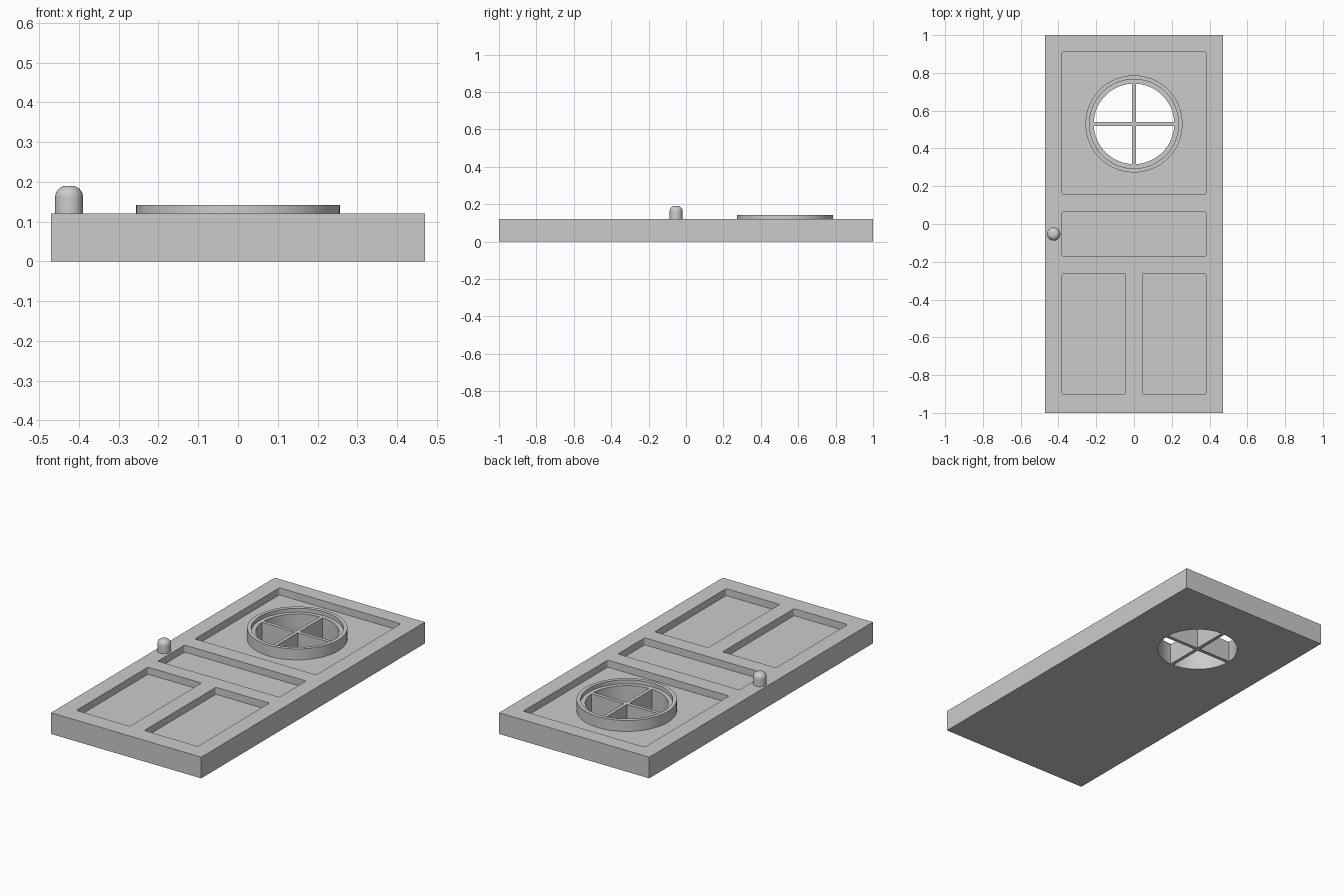
import bpy, bmesh, math

cube = bpy.data.objects.get("Cube")
if cube:
    bpy.data.objects.remove(cube, do_unlink=True)

THICK, FLOOR = 0.12, 0.08          # slab thickness, recessed panel level
WIN_Y, WIN_R = 0.53, 0.213         # round window centre and radius

grey = bpy.data.materials.new("plain_grey")
grey.use_nodes = True
COLOUR = (0.6, 0.6, 0.6, 1)
grey.diffuse_color = COLOUR
grey.node_tree.nodes["Principled BSDF"].inputs["Base Color"].default_value = COLOUR


def finish(name, bm, smooth=False):
    bmesh.ops.recalc_face_normals(bm, faces=bm.faces)
    mesh = bpy.data.meshes.new(name)
    bm.to_mesh(mesh)
    bm.free()
    mesh.materials.append(grey)
    obj = bpy.data.objects.new(name, mesh)
    bpy.context.collection.objects.link(obj)
    if smooth:
        smooth_by_angle(obj)
    return obj


def smooth_by_angle(obj):
    bpy.ops.object.select_all(action='DESELECT')
    obj.select_set(True)
    bpy.context.view_layer.objects.active = obj
    bpy.ops.object.shade_smooth_by_angle(angle=math.radians(35))


def box(name, x0, x1, y0, y1, z0, z1, corner=0):
    """Box between limits, with optional rounded upright edges."""
    bm = bmesh.new()
    bmesh.ops.create_cube(bm, size=1)
    for v in bm.verts:
        v.co.x = x1 if v.co.x > 0 else x0
        v.co.y = y1 if v.co.y > 0 else y0
        v.co.z = z1 if v.co.z > 0 else z0
    if corner:
        upright = [e for e in bm.edges
                   if abs(e.verts[0].co.z - e.verts[1].co.z) > 1e-4]
        bmesh.ops.bevel(bm, geom=upright, offset=corner, segments=3,
                        profile=0.5, affect='EDGES')
    return finish(name, bm)


def lathe(name, profile, x, y, steps, closed=False):
    """Turn an (r, z) profile about an upright axis at x, y."""
    bm = bmesh.new()
    verts = [bm.verts.new((r, 0, z)) for r, z in profile]
    edges = [bm.edges.new(pair) for pair in zip(verts, verts[1:])]
    if closed:
        edges.append(bm.edges.new((verts[-1], verts[0])))
    bmesh.ops.spin(bm, geom=verts + edges, axis=(0, 0, 1), cent=(0, 0, 0),
                   angle=math.tau, steps=steps)
    bmesh.ops.remove_doubles(bm, verts=bm.verts, dist=1e-5)
    bmesh.ops.translate(bm, verts=bm.verts, vec=(x, y, 0))
    return finish(name, bm, smooth=True)


# Door slab with recessed panels and a round window opening
door = box("door_slab", -0.47, 0.47, -1, 1, 0, THICK)
panels = [(-0.38, 0.38, 0.157, 0.913), (-0.38, 0.38, -0.173, 0.066),
          (-0.38, -0.045, -0.902, -0.262), (0.045, 0.38, -0.902, -0.262)]
cutters = [box("panel_cutter", *p, FLOOR, THICK + 0.1, corner=0.008) for p in panels]
cutters.append(lathe("window_cutter", [(0, -0.1), (WIN_R, -0.1), (WIN_R, 0.3), (0, 0.3)],
                     0, WIN_Y, 96))
for cutter in cutters:
    cutter.hide_render = True
    cut = door.modifiers.new("cut", 'BOOLEAN')
    cut.operation, cut.solver, cut.object = 'DIFFERENCE', 'EXACT', cutter
graph = bpy.context.evaluated_depsgraph_get()
carved = bpy.data.meshes.new_from_object(door.evaluated_get(graph))
door.modifiers.clear()
door.data = carved
for cutter in cutters:
    bpy.data.objects.remove(cutter, do_unlink=True)
smooth_by_angle(door)

# Stepped window surround
lathe("window_ring", [(WIN_R, FLOOR), (WIN_R, THICK), (0.236, THICK), (0.236, 0.142),
                      (0.257, 0.142), (0.257, FLOOR)], 0, WIN_Y, 96, closed=True)

# Crossed window bars, one upright and one split in two
BAR = 0.01
box("upright_bar", -BAR, BAR, WIN_Y - WIN_R, WIN_Y + WIN_R, 0, THICK)
for side, x0, x1 in (("right", -WIN_R, -BAR), ("left", BAR, WIN_R)):
    box(side + "_cross_bar", x0, x1, WIN_Y - BAR, WIN_Y + BAR, 0, THICK)

# Door knob with a rounded end
KNOB_R, FILLET, TOP = 0.035, 0.028, 0.19
dome = [(KNOB_R - FILLET + FILLET * math.cos(a), TOP - FILLET + FILLET * math.sin(a))
        for a in (math.pi / 2 * i / 8 for i in range(9))]
lathe("door_knob", [(0, THICK), (KNOB_R, THICK)] + dome + [(0, TOP)], -0.425, -0.053, 32)
